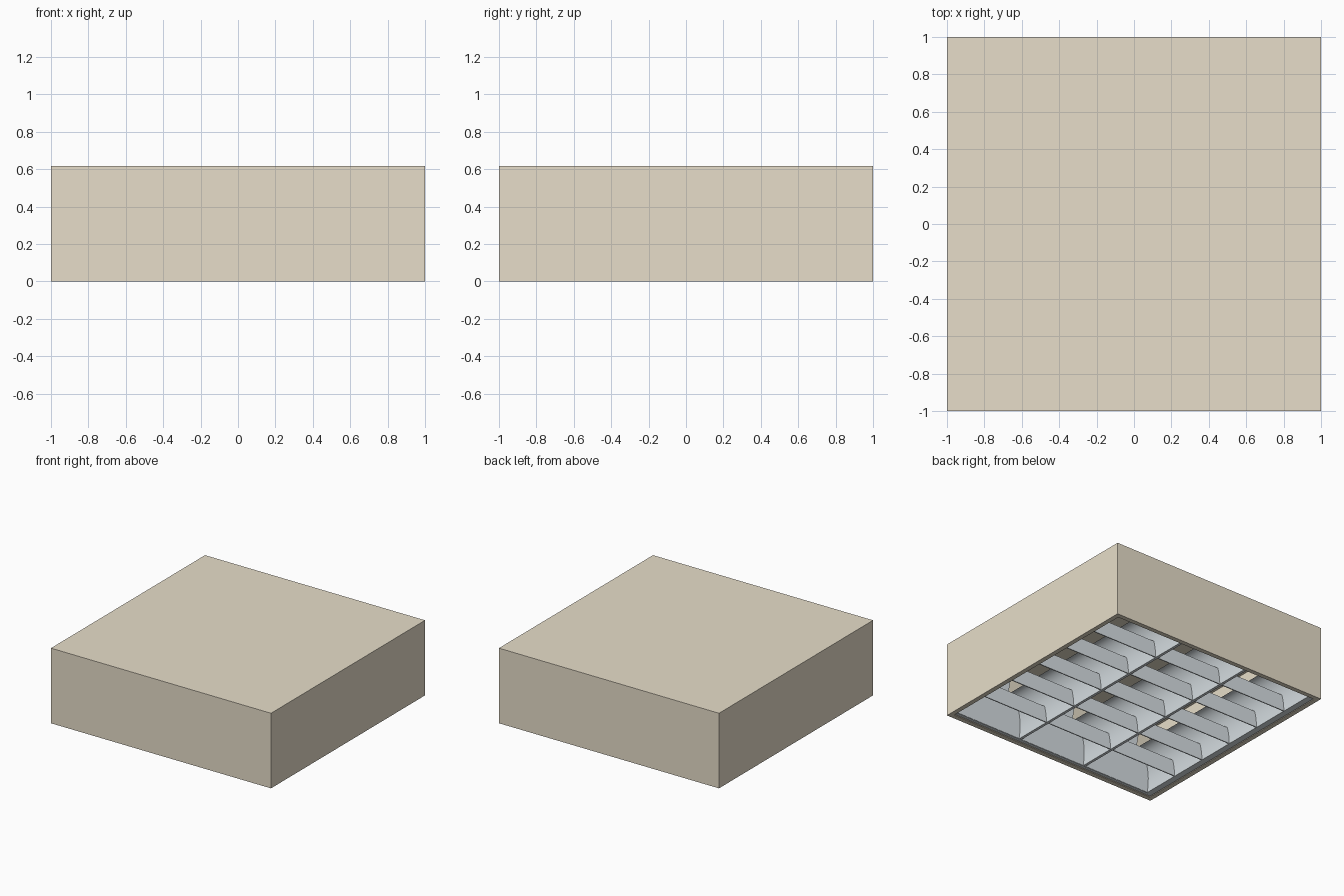
import bpy, bmesh, math

cube = bpy.data.objects.get("Cube")
if cube:
    bpy.data.objects.remove(cube, do_unlink=True)


def material(name, rgb):
    m = bpy.data.materials.new(name)
    m.use_nodes = True
    m.diffuse_color = (*rgb, 1)
    m.node_tree.nodes["Principled BSDF"].inputs["Base Color"].default_value = (*rgb, 1)
    return m


BEIGE = material("beige_painted_metal", (0.8, 0.728, 0.588))
SILVER = material("silver_reflector", (0.69, 0.745, 0.775))

HEIGHT = 0.617
LID = 0.012       # lid thickness
WALL = 0.985      # inner face of the walls
PITCH = 0.63      # spacing of the three troughs
HALF = 0.305      # half width of a trough mouth
FOOT = 0.03       # height of the trough mouth
END = 0.96        # end of the troughs in y
LEAN = 0.25       # inward slope of the trough ends


def finish(name, bm, mat):
    mesh = bpy.data.meshes.new(name)
    bmesh.ops.recalc_face_normals(bm, faces=bm.faces[:])
    bm.to_mesh(mesh)
    bm.free()
    mesh.materials.append(mat)
    obj = bpy.data.objects.new(name, mesh)
    bpy.context.collection.objects.link(obj)
    return obj


def box(name, x0, x1, y0, y1, z0, z1, mat):
    bm = bmesh.new()
    bmesh.ops.create_cube(bm, size=1)
    for v in bm.verts:
        v.co = ((x0 + x1) / 2 + v.co.x * (x1 - x0),
                (y0 + y1) / 2 + v.co.y * (y1 - y0),
                (z0 + z1) / 2 + v.co.z * (z1 - z0))
    return finish(name, bm, mat)


def ring(name, inner, z0, z1, mat):
    """Square ring from the outer edge to the inner half width."""
    bm = bmesh.new()
    loops = [[bm.verts.new((sx * r, sy * r, z)) for sx, sy in ((-1, -1), (1, -1), (1, 1), (-1, 1))]
             for r, z in ((1, z0), (1, z1), (inner, z1), (inner, z0))]
    for k in range(4):
        a, b = loops[k], loops[(k + 1) % 4]
        for i in range(4):
            j = (i + 1) % 4
            bm.faces.new((a[i], a[j], b[j], b[i]))
    return finish(name, bm, mat)


def side_curve(t_max, steps):
    """Right-hand reflector curve from the mouth upwards: steep, then turning inward."""
    pts = []
    for i in range(steps + 1):
        a = t_max * i / steps * math.pi / 2
        pts.append((HALF - 0.17 * (1 - math.cos(a)), FOOT + 0.29 * math.sin(a)))
    return pts


def plate(name, cx, y, thick, right, lean=0):
    """Cross plate bounded by a mirrored side outline, upright or leaning."""
    outline = right + [(-x, z) for x, z in reversed(right)]
    bm = bmesh.new()
    face = bm.faces.new([bm.verts.new((cx + x, y - thick / 2 + lean * (z - FOOT), z))
                         for x, z in outline])
    ext = bmesh.ops.extrude_face_region(bm, geom=[face])
    for v in ext["geom"]:
        if isinstance(v, bmesh.types.BMVert):
            v.co.y += thick
    return finish(name, bm, SILVER)


def reflector(name, cx, side, flange):
    """Curved sheet with a flat flange along its foot, cut to the sloping ends."""
    pts = [(flange, FOOT)] + side_curve(1, 12)
    bm = bmesh.new()
    rows = [[bm.verts.new((cx + side * x, s * (END - LEAN * (z - FOOT)), z)) for x, z in pts]
            for s in (-1, 1)]
    for i in range(len(pts) - 1):
        bm.faces.new((rows[0][i], rows[0][i + 1], rows[1][i + 1], rows[1][i]))
    obj = finish(name, bm, SILVER)
    bpy.ops.object.select_all(action="DESELECT")
    obj.select_set(True)
    bpy.context.view_layer.objects.active = obj
    bpy.ops.object.shade_smooth_by_angle(angle=math.radians(35))
    mod = obj.modifiers.new("sheet", "SOLIDIFY")
    mod.thickness = 0.004
    mod.offset = 0
    mod.use_rim = False


# Housing: open-bottomed walls, lid and inward rim
ring("housing_walls", WALL, 0, HEIGHT - LID, BEIGE)
box("housing_lid", -1, 1, -1, 1, HEIGHT - LID, HEIGHT, BEIGE)
ring("bottom_rim", 0.962, 0, 0.008, BEIGE)

# Flat strips closing the gap between the troughs and the front and back walls
for s, tag in ((-1, "front"), (1, "back")):
    y0, y1 = sorted((s * END, s * WALL))
    box(f"{tag}_flange", -WALL, WALL, y0, y1, FOOT - 0.002, FOOT + 0.002, SILVER)

# Three reflector troughs with end plates and louvre blades
blade_side = side_curve(0.3, 4)
end_side = side_curve(1, 12)
end_side.append((end_side[-1][0], 0.44))    # end plates rise past the lamp opening
for c, col in enumerate(("right", "middle", "left")):
    cx = (c - 1) * PITCH
    for side, tag in ((-1, "right"), (1, "left")):
        outermost = side == c - 1
        flange = WALL - PITCH if outermost else PITCH / 2 - 0.002
        reflector(f"{col}_trough_{tag}_reflector", cx, side, flange)
    for s, tag in ((-1, "front"), (1, "back")):
        plate(f"{col}_end_plate_{tag}", cx, s * END, 0.006, end_side, -s * LEAN)
    for k in range(5):
        plate(f"{col}_louvre_blade_{k + 1}", cx, (k - 2) * END / 3, 0.008, blade_side)
